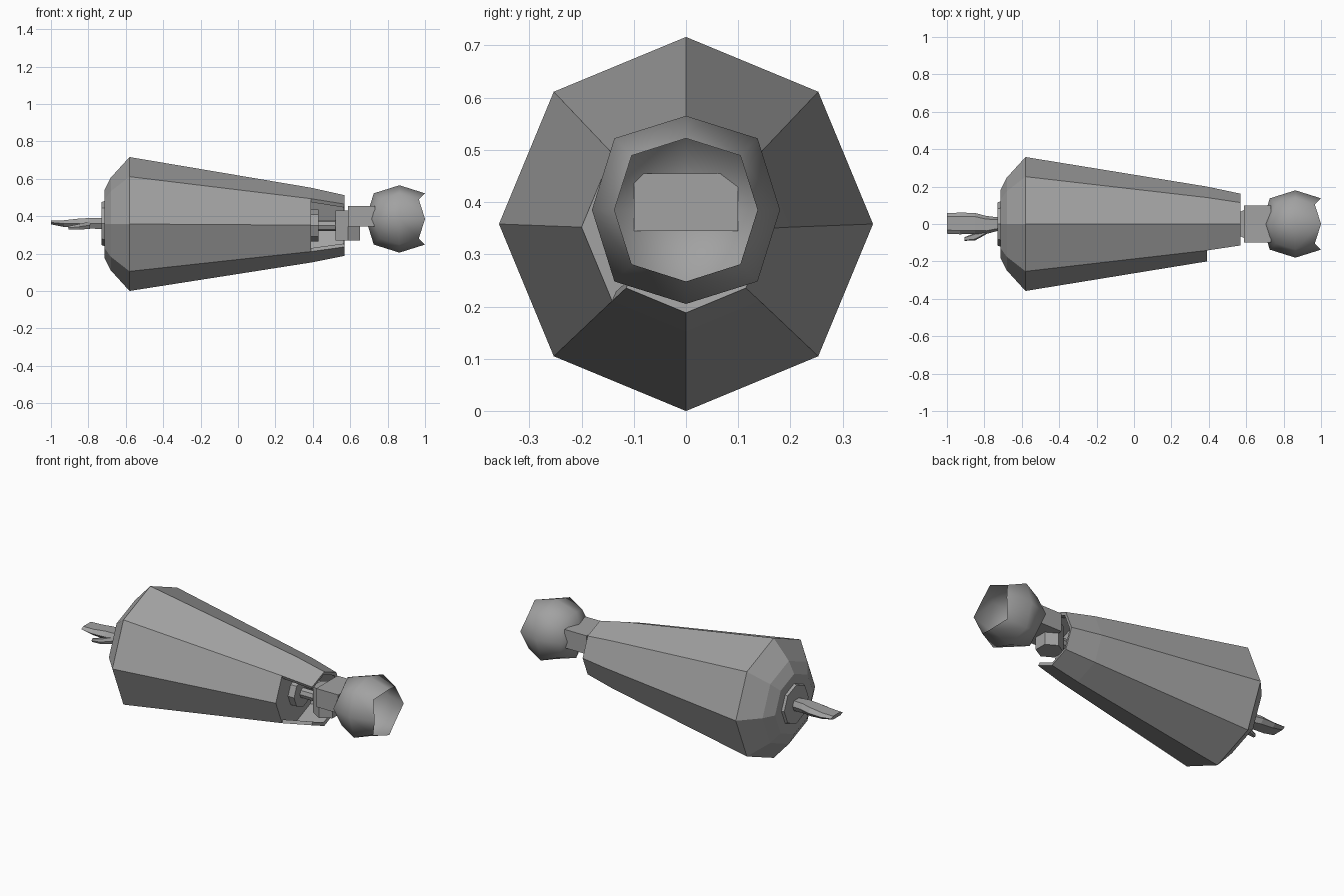
import bpy, bmesh, math
from mathutils import Vector

if "Cube" in bpy.data.objects:
    bpy.data.objects.remove(bpy.data.objects["Cube"])

grey = bpy.data.materials.new("plain_grey")
grey.use_nodes = True
COLOUR = (0.36, 0.36, 0.36, 1)
grey.diffuse_color = COLOUR
grey.node_tree.nodes["Principled BSDF"].inputs["Base Color"].default_value = COLOUR


def finish(name, bm, recalc=True):
    if recalc:
        bmesh.ops.recalc_face_normals(bm, faces=bm.faces)
    mesh = bpy.data.meshes.new(name)
    bm.to_mesh(mesh)
    bm.free()
    mesh.materials.append(grey)
    obj = bpy.data.objects.new(name, mesh)
    bpy.context.scene.collection.objects.link(obj)
    return obj


def octagon(bm, x, r, z):
    """Ring around the x axis; corner 0 points up, corner 6 to the front."""
    ring = []
    for i in range(8):
        a = i * math.pi / 4
        ring.append(bm.verts.new((x, r * math.sin(a), z + r * math.cos(a))))
    return ring


def loft(bm, rings, skip=(), caps=True):
    for a, b in zip(rings, rings[1:]):
        n = len(a)
        for i in range(n):
            if i not in skip:
                bm.faces.new((a[i], a[(i + 1) % n], b[(i + 1) % n], b[i]))
    if caps:
        bm.faces.new(rings[0])
        bm.faces.new(rings[-1])


def turned(name, profile):
    bm = bmesh.new()
    loft(bm, [octagon(bm, *p) for p in profile])
    return finish(name, bm)


def slab(name, sections):
    """Flat bar with bevelled sides; section: x, y centre, z, half width, half height."""
    bm = bmesh.new()
    rings = []
    for x, y, z, w, h in sections:
        outline = ((-1, 0), (-.65, 1), (.65, 1), (1, 0), (.65, -1), (-.65, -1))
        rings.append([bm.verts.new((x, y + w * j, z + h * k)) for j, k in outline])
    loft(bm, rings)
    return finish(name, bm)


# Forearm shell, with the wrist disc
turned("forearm", [(-.715, .18, .358), (-.68, .248, .358),
                   (-.58, .358, .358), (.39, .2, .352)])
turned("wrist_disc", [(-.73, .115, .36), (-.70, .125, .36)])

# Open elbow collar, cut away on the front
bm = bmesh.new()
loft(bm, [octagon(bm, .39, .2, .352), octagon(bm, .57, .162, .35)],
     skip=(5, 6), caps=False)
for f in bm.faces:
    out = f.calc_center_median() - Vector((.48, 0, .351))
    if f.normal.dot(out) < 0 or f.normal.length == 0:
        f.normal_update()
        if f.normal.dot(out) < 0:
            f.normal_flip()
collar = finish("elbow_collar", bm, recalc=False)
wall = collar.modifiers.new("wall", "SOLIDIFY")
wall.thickness = .02
wall.offset = -1

# Socket inside the collar
turned("elbow_socket", [(.38, .085, .35), (.43, .085, .35)])
turned("elbow_rod", [(.42, .03, .35), (.56, .03, .35)])

# Upright six-sided elbow pin
bm = bmesh.new()
rings = []
for z in (.27, .43):
    rings.append([bm.verts.new((.587 + .075 * math.sin(i * math.pi / 3),
                                .075 * math.cos(i * math.pi / 3), z)) for i in range(6)])
loft(bm, rings)
finish("elbow_pin", bm)

# Upper arm block
bm = bmesh.new()
bmesh.ops.create_cube(bm, size=1)
for v in bm.verts:
    v.co = Vector((.66 + v.co.x * .145, v.co.y * .2, .4 + v.co.z * .11))
finish("upper_arm", bm)

# Hollow shoulder ball, open at the outer end
bm = bmesh.new()
bmesh.ops.create_cube(bm, size=2)
bmesh.ops.subdivide_edges(bm, edges=bm.edges[:], cuts=1, use_grid_fill=True)
bmesh.ops.recalc_face_normals(bm, faces=bm.faces)
bmesh.ops.delete(bm, geom=[f for f in bm.faces if f.normal.x > .9], context="FACES")
reach = {1: .18, 2: .137, 3: .104}
for v in bm.verts:
    v.co *= reach[sum(abs(c) > .5 for c in v.co)]
    v.co += Vector((.863, 0, .385))
for v in [v for v in bm.verts if not v.link_faces]:
    bm.verts.remove(v)
for f in bm.faces:
    f.smooth = True
finish("shoulder_ball", bm, recalc=False)

# Flat hand with thumb
slab("hand", [(-.72, 0, .36, .035, .03), (-.79, -.005, .362, .048, .028),
              (-.85, .003, .362, .056, .025), (-.93, .003, .36, .058, .018),
              (-1, .003, .366, .055, .01)])
slab("thumb", [(-.79, -.035, .352, .02, .02), (-.85, -.068, .343, .02, .015),
               (-.905, -.08, .338, .01, .009)])
